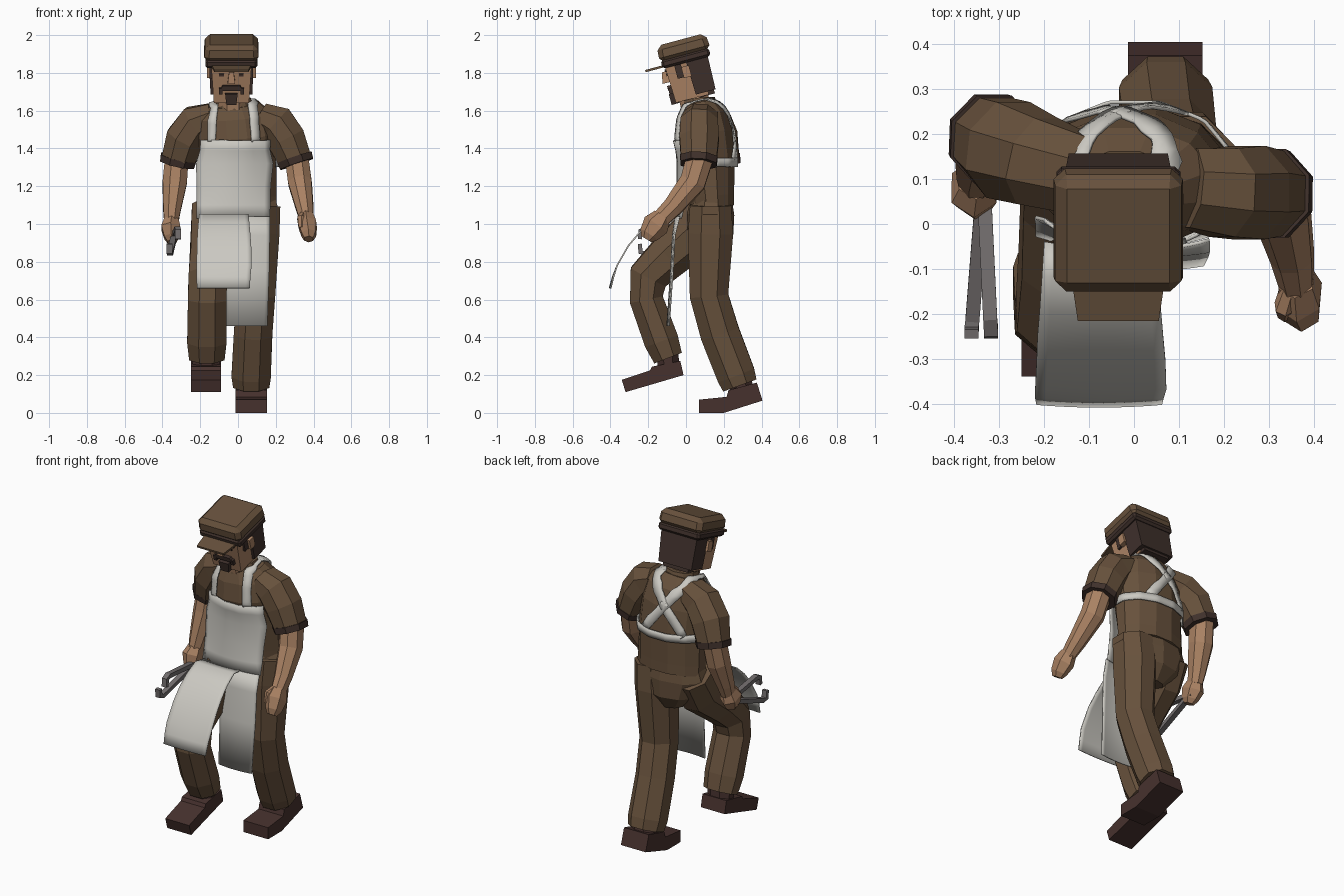
import bpy, bmesh, math
from mathutils import Vector, Matrix

if "Cube" in bpy.data.objects:
    bpy.data.objects.remove(bpy.data.objects["Cube"])


def material(name, r, g, b):
    m = bpy.data.materials.new(name)
    m.diffuse_color = (r, g, b, 1)
    m.use_nodes = True
    m.node_tree.nodes["Principled BSDF"].inputs["Base Color"].default_value = m.diffuse_color
    return m


BROWN = material("brown cloth", 0.135, 0.082, 0.045)
TRIM = material("dark trim", 0.050, 0.030, 0.024)
HAIR = material("dark hair", 0.048, 0.029, 0.024)
LEATHER = material("shoe leather", 0.062, 0.031, 0.027)
SKIN = material("skin", 0.40, 0.222, 0.125)
APRON = material("pale apron", 0.60, 0.585, 0.54)
METAL = material("grey metal", 0.17, 0.155, 0.155)


def finish(name, bm, mat, smooth=False):
    bmesh.ops.recalc_face_normals(bm, faces=bm.faces)
    me = bpy.data.meshes.new(name)
    bm.to_mesh(me)
    bm.free()
    me.materials.append(mat)
    for p in me.polygons:
        p.use_smooth = smooth
    ob = bpy.data.objects.new(name, me)
    bpy.context.collection.objects.link(ob)
    return ob


def loft(name, mat, rings, n=8, ref=(0, 1, 0)):
    """Capped tube through rings of (x, y, z, half width, half depth)."""
    bm = bmesh.new()
    pts = [Vector(r[:3]) for r in rings]
    loops = []
    for i, r in enumerate(rings):
        t = (pts[min(i + 1, len(pts) - 1)] - pts[max(i - 1, 0)]).normalized()
        v = Vector(ref)
        v = (v - t * v.dot(t)).normalized()
        u = v.cross(t)
        k = 1.04 / math.cos(math.pi / n)
        loop = []
        for j in range(n):
            a = 2 * math.pi * (j + 0.5) / n
            loop.append(bm.verts.new(pts[i] + u * r[3] * k * math.cos(a) + v * r[4] * k * math.sin(a)))
        loops.append(loop)
    for a, b in zip(loops, loops[1:]):
        for j in range(n):
            bm.faces.new((a[j], a[(j + 1) % n], b[(j + 1) % n], b[j]))
    bm.faces.new(loops[0])
    bm.faces.new(loops[-1])
    return finish(name, bm, mat)


def grid(name, rows, mat, target=None, mode='OUTSIDE', thick=0.008):
    """Cloth sheet from rows of points, optionally pushed off a body part."""
    bm = bmesh.new()
    vs = [[bm.verts.new(p) for p in row] for row in rows]
    for a, b in zip(vs, vs[1:]):
        for j in range(len(a) - 1):
            bm.faces.new((a[j], a[j + 1], b[j + 1], b[j]))
    ob = finish(name, bm, mat, True)
    if target:
        sw = ob.modifiers.new("wrap", 'SHRINKWRAP')
        sw.target, sw.wrap_mode, sw.offset = target, mode, 0.012
    so = ob.modifiers.new("thickness", 'SOLIDIFY')
    so.thickness, so.offset = thick, 0
    return ob


def sheet(name, spec, target=None, cols=12):
    """Rows of (left x, right x, y, z, backward bow at the edges)."""
    rows = []
    for x0, x1, y, z, bow in spec:
        rows.append([(x0 + (x1 - x0) * j / cols, y + bow * (2 * j / cols - 1) ** 2, z) for j in range(cols + 1)])
    return grid(name, rows, APRON, target)


def strap(name, pts, centre, width, target):
    """Flat band following pts, facing away from centre."""
    pts = [Vector(p) for p in pts]
    path = [a.lerp(b, k / 5) for a, b in zip(pts, pts[1:]) for k in range(5)] + [pts[-1]]
    rows = []
    for i, p in enumerate(path):
        t = path[min(i + 1, len(path) - 1)] - path[max(i - 1, 0)]
        side = t.cross(p - Vector(centre)).normalized() * width / 2
        rows.append([p - side, p, p + side])
    return grid(name, rows, APRON, target, 'ABOVE_SURFACE')


HEAD = Matrix.Translation((-0.035, 0, 1.78)) @ Matrix.Rotation(math.radians(15), 4, 'X')


def block(name, mat, x, y, z, top=(1, 1), bottom=(1, 1), bevel=0):
    """Tapered box in head space; x, y, z are (min, max)."""
    bm = bmesh.new()
    bmesh.ops.create_cube(bm, size=1)
    for v in bm.verts:
        s = top if v.co.z > 0 else bottom
        v.co = Vector(((x[0] + x[1]) / 2 + v.co.x * (x[1] - x[0]) * s[0],
                       (y[0] + y[1]) / 2 + v.co.y * (y[1] - y[0]) * s[1],
                       (z[0] + z[1]) / 2 + v.co.z * (z[1] - z[0])))
    if bevel:
        bmesh.ops.bevel(bm, geom=bm.edges[:], offset=bevel, segments=1, affect='EDGES')
    bm.transform(HEAD)
    return finish(name, bm, mat)


def extrude_x(name, mat, profile, x0, x1):
    bm = bmesh.new()
    a, b = [[bm.verts.new((x, y, z)) for y, z in profile] for x in (x0, x1)]
    bm.faces.new(a)
    bm.faces.new(b)
    for i in range(len(a)):
        j = (i + 1) % len(a)
        bm.faces.new((a[i], a[j], b[j], b[i]))
    return finish(name, bm, mat)


# Shirt, collar, hips
shirt = loft("shirt", BROWN, [(0, .14, 1.09, .195, .11), (0, .135, 1.15, .195, .115),
                              (0, .12, 1.33, .195, .135), (-.005, .095, 1.47, .195, .145),
                              (-.015, .085, 1.57, .185, .125), (-.02, .07, 1.635, .125, .09)], 12)
loft("collar", BROWN, [(-.02, .07, 1.61, .1, .09), (-.022, .065, 1.665, .085, .08)], 10)
loft("trouser_hips", BROWN, [(0, .135, 1.13, .19, .10), (0, .13, 1.05, .215, .115),
                             (0, .13, .95, .17, .11), (0, .12, .87, .08, .07)], 10)

# Trouser legs: left planted behind, right stepping forward
loft("left_trouser_leg", BROWN, [(.115, .13, 1.1, .105, .105), (.105, .13, .95, .11, .115),
                                 (.095, .122, .62, .098, .098), (.08, .18, .42, .098, .1),
                                 (.07, .265, .20, .1, .098), (.07, .285, .145, .092, .09)])
loft("right_trouser_leg", BROWN, [(-.13, .13, 1.08, .11, .11), (-.135, .05, .95, .11, .125),
                                  (-.15, -.09, .83, .1, .11), (-.16, -.2, .72, .098, .1),
                                  (-.163, -.21, .60, .098, .085), (-.165, -.13, .38, .1, .088),
                                  (-.165, -.095, .29, .09, .075)])

# Shoes with ankles
extrude_x("left_shoe", LEATHER, [(.07, 0), (.2, 0), (.405, .065), (.375, .16), (.225, .12),
                                 (.215, .085), (.07, .07)], -.013, .153)
extrude_x("right_shoe", LEATHER, [(-.32, .11), (-.013, .2), (-.03, .275), (-.18, .245),
                                  (-.19, .225), (-.34, .175)], -.25, -.09)
loft("left_ankle", LEATHER, [(.07, .27, .22, .07, .06), (.07, .3, .11, .07, .06)])
loft("right_ankle", LEATHER, [(-.167, -.1, .34, .07, .055), (-.167, -.09, .22, .07, .055)])

# Arms: sleeve, rolled cuff, forearm with hand
loft("left_sleeve", BROWN, [(.12, .08, 1.57, .07, .085), (.20, .07, 1.53, .1, .095),
                            (.255, .07, 1.45, .098, .1), (.303, .068, 1.335, .085, .09)])
loft("left_cuff", TRIM, [(.299, .068, 1.352, .092, .095), (.311, .066, 1.317, .088, .092)])
loft("left_forearm", SKIN, [(.312, .07, 1.34, .06, .068), (.328, .035, 1.22, .06, .066),
                            (.352, -.07, 1.09, .045, .05), (.362, -.13, 1.03, .036, .045)])
loft("left_hand", SKIN, [(.362, -.125, 1.04, .036, .042), (.368, -.16, .995, .046, .06),
                         (.375, -.195, .945, .036, .045), (.375, -.21, .92, .022, .028)], 6)
loft("left_thumb", SKIN, [(.345, -.14, 1.05, .016, .018), (.335, -.185, 1.03, .02, .022),
                          (.335, -.20, .98, .014, .016)], 6)
loft("right_sleeve", BROWN, [(-.12, .11, 1.57, .07, .085), (-.215, .14, 1.53, .1, .095),
                             (-.28, .165, 1.45, .098, .105), (-.318, .19, 1.335, .085, .09)])
loft("right_cuff", TRIM, [(-.314, .188, 1.352, .092, .095), (-.322, .194, 1.317, .088, .092)])
loft("right_forearm", SKIN, [(-.325, .19, 1.34, .06, .068), (-.335, .17, 1.22, .062, .066),
                             (-.35, .12, 1.07, .044, .05), (-.353, .10, 1.01, .036, .045)])
loft("right_hand", SKIN, [(-.353, .1, 1.02, .036, .042), (-.356, .08, .98, .048, .06),
                          (-.352, .06, .93, .036, .045), (-.35, .05, .905, .022, .028)], 6)

# Tongs: two spreading bars with hooked jaws
loft("tongs_upper_bar", METAL, [(-.335, .1, .94, .012, .015), (-.32, -.215, .975, .012, .015),
                                (-.318, -.24, .965, .012, .015), (-.318, -.245, .92, .01, .015)], 4, (1, 0, .01))
loft("tongs_lower_bar", METAL, [(-.335, .1, .95, .012, .015), (-.36, -.215, .845, .012, .015),
                                (-.362, -.24, .85, .012, .015), (-.362, -.245, .895, .01, .015)], 4, (1, 0, .01))

# Apron: bib, hanging skirt and the half lifted by the knee
sheet("apron_bib", [(-.195, .165, -.055, 1.445, .06), (-.2, .168, -.05, 1.39, .06), (-.22, .185, -.045, 1.32, .06),
                    (-.218, .172, -.045, 1.2, .05), (-.218, .17, -.05, 1.1, .04), (-.218, .168, -.055, 1.03, .03)],
      shirt)
sheet("apron_skirt", [(-.1, .168, -.055, 1.04, .02), (-.08, .168, -.07, .94, .01), (-.07, .165, -.08, .75, .01),
                      (-.065, .155, -.1, .46, .01)])
sheet("apron_lifted_half", [(-.2, .05, -.05, 1.04, .01), (-.205, .055, -.12, 1.05, .005), (-.21, .06, -.195, 1.005, .005),
                            (-.215, .065, -.25, .95, 0), (-.217, .07, -.305, .885, 0), (-.22, .072, -.365, .78, 0),
                            (-.22, .066, -.388, .72, .004), (-.217, .062, -.405, .66, .006)])

# Apron straps: over each shoulder, crossed on the back, plus waist tie
for side, label in ((-1, "right"), (1, "left")):
    cx = lambda d: -.027 + side * d
    strap(label + "_shoulder_strap", [(cx(.125), -.055, 1.43), (cx(.115), -.045, 1.53), (cx(.1), 0, 1.62),
                                      (cx(.095), .09, 1.64), (cx(.08), .17, 1.6), (cx(0), .225, 1.5),
                                      (cx(-.12), .235, 1.34)], (-.02, .09, 1.42), .05, shirt)
arc = [math.radians(-20 + 220 * k / 12) for k in range(13)]
strap("waist_tie", [(.2 * math.cos(a), .12 + .14 * math.sin(a), 1.325) for a in arc], (0, .12, 1.325), .045, shirt)

# Head and neck
loft("neck", SKIN, [(-.025, .06, 1.58, .075, .075), (-.03, .03, 1.72, .07, .075)])
block("face", SKIN, (-.108, .108), (-.095, .1), (-.12, .1), bottom=(.86, .92))
block("nose", SKIN, (-.02, .02), (-.13, -.08), (-.005, .055), top=(.6, .5))
block("back_hair", HAIR, (-.12, .12), (.02, .14), (-.105, .1), bottom=(.92, .9))
block("nape_hair", HAIR, (-.085, .085), (.04, .125), (-.125, -.09))
block("moustache", HAIR, (-.062, .062), (-.11, -.08), (-.048, -.022), top=(.75, 1))
block("goatee", HAIR, (-.033, .033), (-.112, -.07), (-.125, -.066), bottom=(.8, 1))
for s, label in ((-1, "right"), (1, "left")):
    span = lambda a, b: tuple(sorted((s * a, s * b)))
    block(label + "_sideburn", HAIR, span(.09, .115), (-.045, -.01), (.0, .09))
    block(label + "_ear", SKIN, span(.1, .13), (-.012, .03), (-.005, .055))
    block(label + "_moustache_end", HAIR, span(.048, .066), (-.108, -.08), (-.068, -.035))
    block(label + "_eyebrow", HAIR, span(.028, .085), (-.1, -.085), (.052, .066))
    block(label + "_eye", TRIM, span(.04, .065), (-.099, -.09), (.028, .042))

# Flat cap
block("cap_band", TRIM, (-.138, .138), (-.108, .155), (.072, .118), bevel=.012)
block("cap_crown", BROWN, (-.146, .146), (-.115, .165), (.105, .197), top=(.95, .95), bevel=.025)
block("cap_visor", BROWN, (-.106, .106), (-.2, -.09), (.078, .09))
visor = bpy.data.objects["cap_visor"].data
inv = HEAD.inverted()
for v in visor.vertices:  # narrow the front edge of the visor
    p = inv @ v.co
    if p.y < -.15:
        p.x *= .85
        v.co = HEAD @ p
